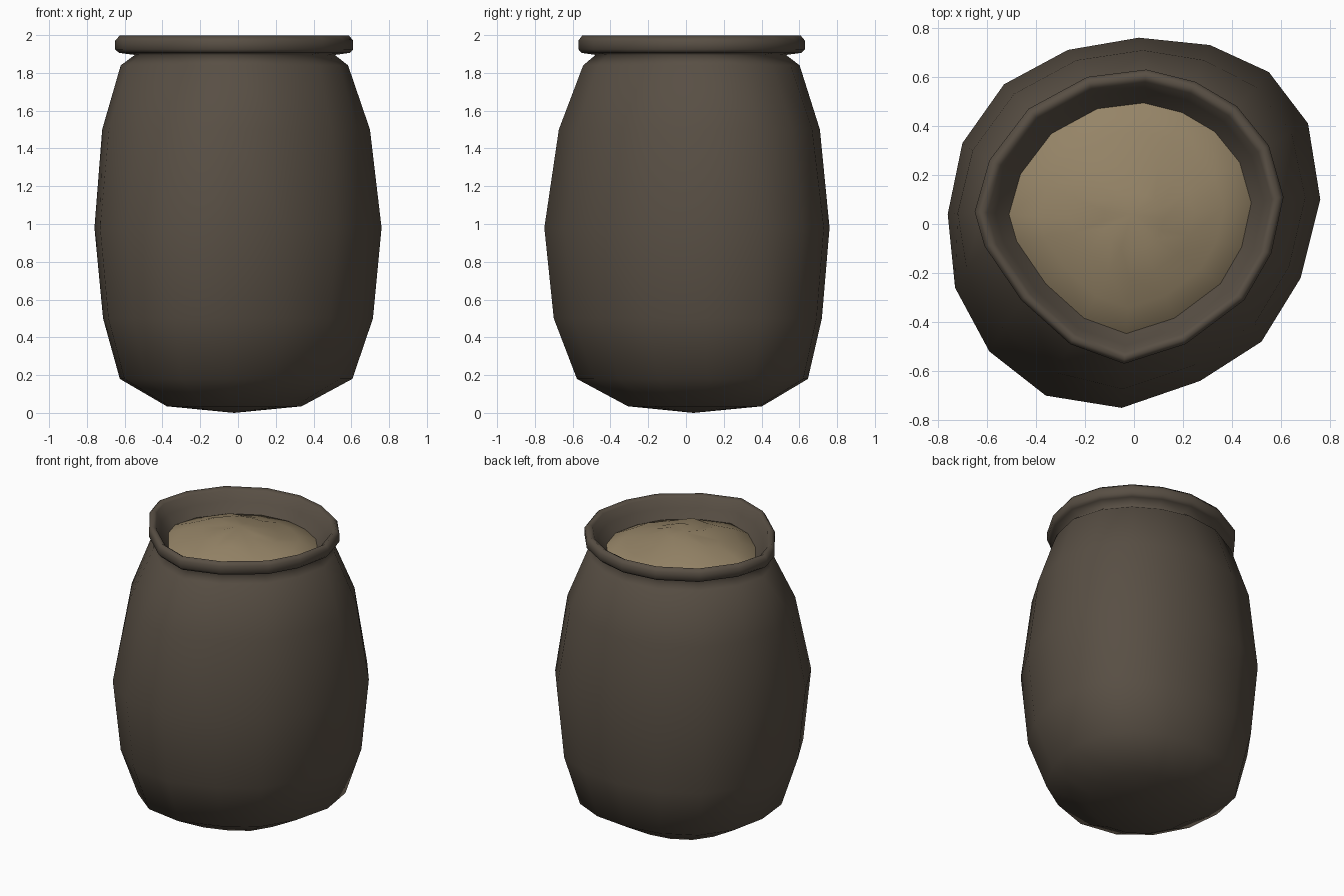
import bpy, bmesh, random
from mathutils import Vector

if "Cube" in bpy.data.objects:
    bpy.data.objects.remove(bpy.data.objects["Cube"])

random.seed(4)

# Two 16-point outlines: the belly of the sack and its mouth
BELLY = [(.02, .76), (.31, .73), (.55, .62), (.71, .41), (.76, .10), (.68, -.22), (.52, -.48), (.27, -.64),
         (-.05, -.75), (-.36, -.70), (-.59, -.52), (-.73, -.26), (-.76, .04), (-.70, .33), (-.53, .57), (-.27, .71)]
MOUTH = [(.05, .63), (.25, .58), (.42, .48), (.55, .32), (.61, .11), (.56, -.12), (.45, -.31), (.21, -.49),
         (-.04, -.57), (-.26, -.49), (-.46, -.31), (-.61, -.09), (-.65, .05), (-.59, .26), (-.43, .47), (-.19, .60)]
N = len(BELLY)


def material(name, rgb):
    m = bpy.data.materials.new(name)
    m.diffuse_color = (*rgb, 1)
    m.use_nodes = True
    m.node_tree.nodes["Principled BSDF"].inputs["Base Color"].default_value = m.diffuse_color
    return m


def ring(t, scale, z, off=(0, 0), lump=0):
    """Outline blended from belly (t=0) to mouth (t=1), scaled and placed at z."""
    pts = []
    for b, m in zip(BELLY, MOUTH):
        p = Vector(b).lerp(Vector(m), t) * scale
        pts.append((p.x + off[0], p.y + off[1], z + random.uniform(-lump, lump)))
    return pts


def loft(name, rings, mat, start=None, end=None):
    """Skin a stack of rings, optionally closed to a point at either end."""
    bm = bmesh.new()
    loops = [[bm.verts.new(p) for p in r] for r in rings]
    for a, b in zip(loops, loops[1:]):
        for i in range(N):
            j = (i + 1) % N
            bm.faces.new((a[i], b[i], b[j], a[j]))
    for tip, loop in ((start, loops[0]), (end, loops[-1])):
        if tip:
            v = bm.verts.new(tip)
            for i in range(N):
                j = (i + 1) % N
                if loop is loops[0]:
                    bm.faces.new((v, loop[i], loop[j]))
                else:
                    bm.faces.new((loop[i], v, loop[j]))
    bmesh.ops.recalc_face_normals(bm, faces=bm.faces)
    me = bpy.data.meshes.new(name)
    bm.to_mesh(me)
    bm.free()
    me.materials.append(mat)
    for f in me.polygons:
        f.use_smooth = True
    ob = bpy.data.objects.new(name, me)
    bpy.context.collection.objects.link(ob)
    return ob


cloth = material("dark brown cloth", (.098, .078, .058))
grain = material("tan grain", (.30, .23, .135))

# Sack: bottom, bulging sides, neck, rolled rim and the inside of the mouth
body = [ring(0, .47, .035, (-.02, .045)), ring(0, .81, .18, (-.01, .03)), ring(0, .94, .5, (0, .005)),
        ring(0, 1, .98), ring(.5, 1.02, 1.5), ring(1, .955, 1.84), ring(1, .84, 1.895)]
rim = [ring(1, s, z) for s, z in ((.97, 1.906), (1, 1.925), (1, 1.97), (.965, 1.997),
                                  (.92, 1.98), (.87, 1.92), (.785, 1.86), (.74, 1.82))]
loft("sack", body + rim, cloth, start=(-.02, .04, 0))

# Grain: lumpy mound in the mouth, continuing down inside the cloth
inside = [ring(0, .76, .21, (-.01, .03)), ring(0, .9, .5), ring(0, .955, .98), ring(.5, .97, 1.5),
          ring(1, .86, 1.81)]
mound = [ring(1, s, z, lump=l) for s, z, l in ((.78, 1.862, 0), (.6, 1.905, .012),
                                               (.4, 1.945, .018), (.2, 1.97, .01))]
loft("grain", inside + mound, grain, start=(-.02, .04, .09), end=(-.01, .04, 1.985))
